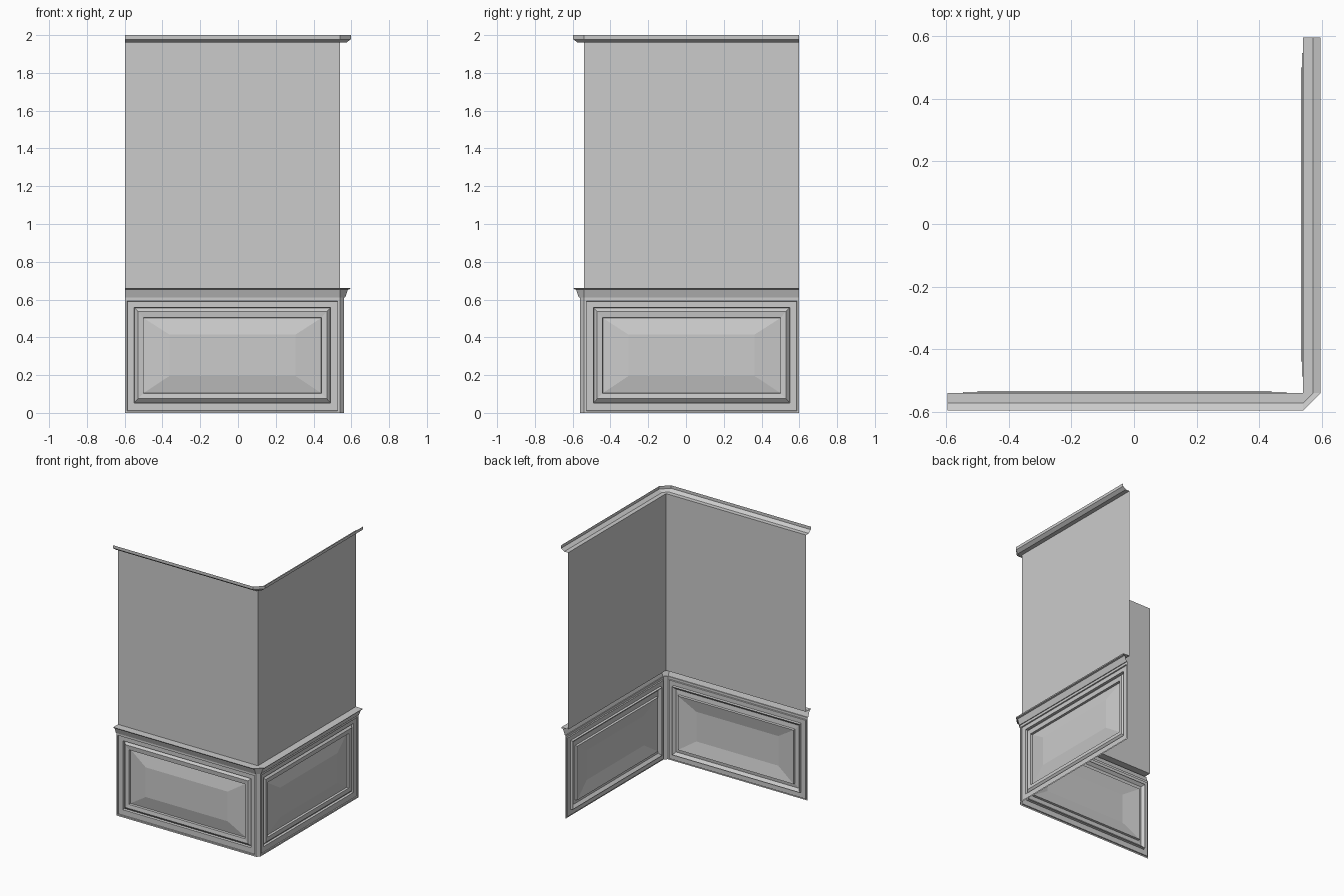
import bpy, bmesh

if "Cube" in bpy.data.objects:
    bpy.data.objects.remove(bpy.data.objects["Cube"])

END = 0.597    # free ends of both walls
W = 0.541      # distance of the wall planes from the centre


def finish(name, bm):
    bmesh.ops.remove_doubles(bm, verts=bm.verts, dist=0.0002)
    me = bpy.data.meshes.new(name)
    bm.to_mesh(me)
    bm.free()
    ob = bpy.data.objects.new(name, me)
    bpy.context.scene.collection.objects.link(ob)
    return ob


def sweep(name, profile):
    """Run an open (offset, z) profile, bottom to top, round the chamfered corner."""
    bm = bmesh.new()
    rows = []
    for d, z in profile:
        path = [(-END, -W - d), (W, -W - d), (W + d, -W), (W + d, END)]
        rows.append([bm.verts.new((x, y, z)) for x, y in path])
    for a, b in zip(rows, rows[1:]):
        for i in range(3):
            bm.faces.new((a[i], a[i + 1], b[i + 1], b[i]))
    bmesh.ops.dissolve_degenerate(bm, edges=bm.edges, dist=0.0001)
    return finish(name, bm)


def panel(name, side):
    """Nested rectangles (u0, u1, z0, z1, offset) bridged into a raised panel."""
    rects = [
        (-END, W, 0.0, 0.61, 0.020),
        (-0.587, 0.528, 0.011, 0.592, 0.020),
        (-0.586, 0.527, 0.012, 0.590, 0.012),
        (-0.550, 0.491, 0.052, 0.559, 0.012),
        (-0.547, 0.488, 0.055, 0.556, -0.004),
        (-0.530, 0.470, 0.075, 0.537, 0.014),
        (-0.501, 0.442, 0.103, 0.504, 0.010),
        (-0.500, 0.440, 0.105, 0.502, -0.006),
        (-0.362, 0.304, 0.196, 0.414, 0.014),
    ]
    bm = bmesh.new()
    rings = []
    for u0, u1, z0, z1, d in rects:
        ring = []
        for u, z in ((u0, z0), (u1, z0), (u1, z1), (u0, z1)):
            co = (u, -W - d, z) if side == 'front' else (W + d, -u, z)
            ring.append(bm.verts.new(co))
        rings.append(ring)
    for a, b in zip(rings, rings[1:]):
        for i in range(4):
            j = (i + 1) % 4
            bm.faces.new((a[i], a[j], b[j], b[i]))
    bm.faces.new(rings[-1])
    if side != 'front':
        bmesh.ops.reverse_faces(bm, faces=bm.faces)
    return finish(name, bm)


# Plain upper wall
sweep("upper_wall", [(0, 0.66), (0, 1.96)])

# Crown trim: shelf, sloped underside and upright lip
sweep("crown_trim", [(0, 1.96), (0.032, 1.96), (0.056, 1.978), (0.056, 2.0)])

# Chair rail with thin cap
sweep("chair_rail", [(0.020, 0.61), (0.026, 0.61), (0.041, 0.652),
                     (0.052, 0.655), (0.056, 0.662), (0, 0.662)])

# Raised wainscot panels
panel("front_panel", 'front')
panel("right_panel", 'right')

# Chamfered strip joining the two panels at the corner
bm = bmesh.new()
d = 0.020
bm.faces.new([bm.verts.new(c) for c in (
    (W, -W - d, 0), (W + d, -W, 0), (W + d, -W, 0.61), (W, -W - d, 0.61))])
finish("corner_strip", bm)
